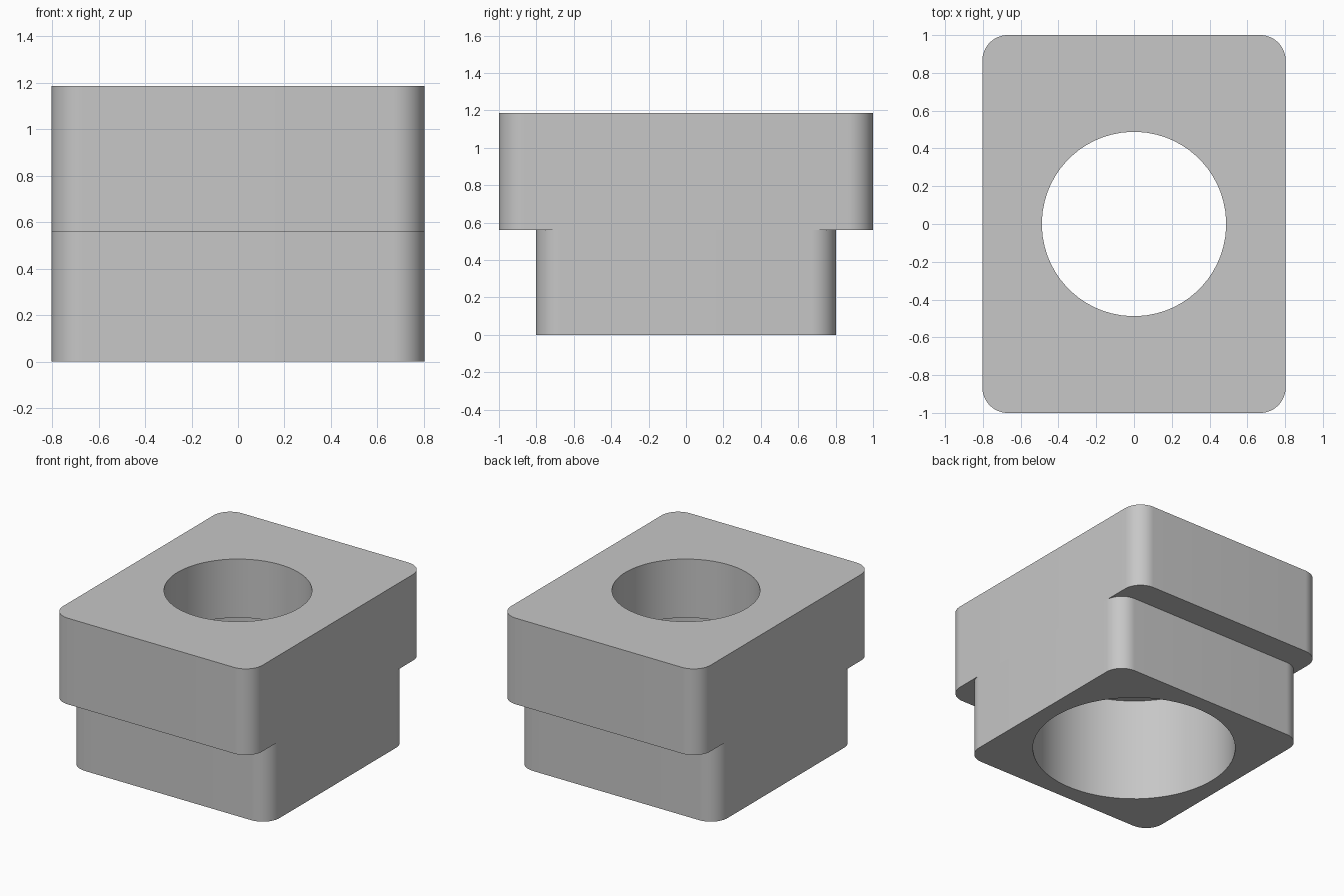
import bpy
import bmesh
from math import cos, sin, pi, radians

cube = bpy.data.objects.get("Cube")
if cube:
    bpy.data.objects.remove(cube, do_unlink=True)

STEPS = 16            # points per quarter turn
CORNER = 0.135        # vertical edge rounding
TOP, SHELF, LEDGE = 1.187, 0.56, 0.76


def rounded_rect(hx, hy, z):
    """Closed ring around a rounded rectangle, counter-clockwise."""
    ring = []
    for k, (sx, sy) in enumerate([(1, 1), (-1, 1), (-1, -1), (1, -1)]):
        for j in range(STEPS):
            a = pi / 2 * (k + j / (STEPS - 1))
            ring.append((sx * (hx - CORNER) + CORNER * cos(a),
                         sy * (hy - CORNER) + CORNER * sin(a), z))
    return ring


def circle(r, z):
    """Ring with the same point count as the rounded rectangle."""
    angles = [pi / 2 * (i + 0.5) / STEPS for i in range(4 * STEPS)]
    return [(r * cos(a), r * sin(a), z) for a in angles]


# Rings in order: down the outside, then up through the stepped bore
rings = [
    rounded_rect(0.803, 1.0, TOP),
    rounded_rect(0.803, 1.0, SHELF),
    rounded_rect(0.803, 0.803, SHELF),
    rounded_rect(0.803, 0.803, 0),
    circle(0.682, 0),
    circle(0.682, LEDGE),
    circle(0.488, LEDGE),
    circle(0.488, TOP),
]

bm = bmesh.new()
loops = [[bm.verts.new(p) for p in ring] for ring in rings]
for a, b in zip(loops, loops[1:] + loops[:1]):
    n = len(a)
    for i in range(n):
        j = (i + 1) % n
        face = bm.faces.new((a[i], b[i], b[j], a[j]))
        if face.calc_area() < 1e-7:      # flush sides have no shelf
            bm.faces.remove(face)
bmesh.ops.recalc_face_normals(bm, faces=bm.faces[:])

mesh = bpy.data.meshes.new("stepped_block")
bm.to_mesh(mesh)
bm.free()
block = bpy.data.objects.new("stepped_block", mesh)
bpy.context.collection.objects.link(block)

# Plain grey metal
grey = bpy.data.materials.new("plain grey")
grey.use_nodes = True
colour = (0.57, 0.57, 0.57, 1)
grey.diffuse_color = colour
grey.node_tree.nodes["Principled BSDF"].inputs["Base Color"].default_value = colour
mesh.materials.append(grey)

# Smooth rounded walls, crisp rims
bpy.ops.object.select_all(action="DESELECT")
block.select_set(True)
bpy.context.view_layer.objects.active = block
bpy.ops.object.shade_smooth_by_angle(angle=radians(30))
